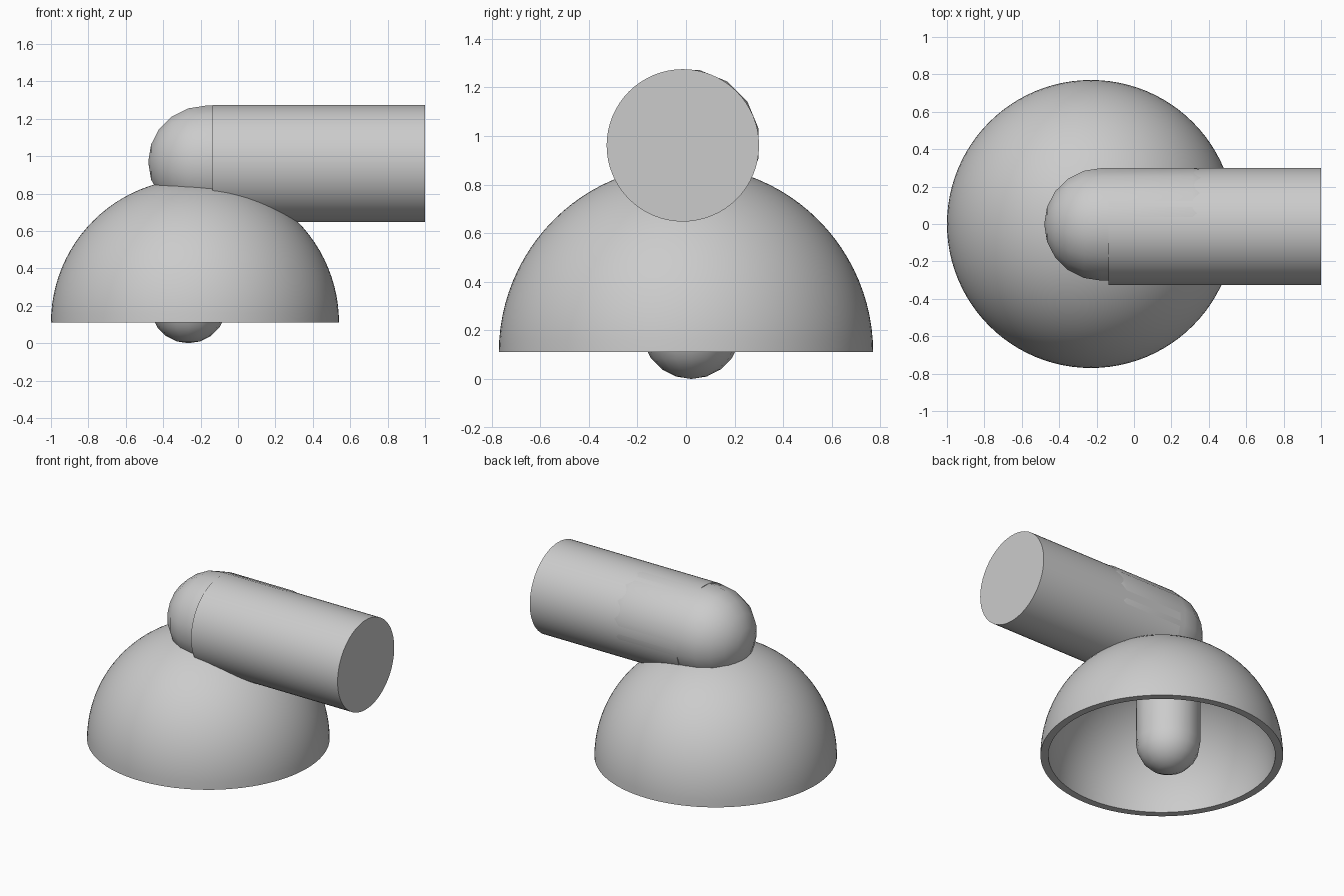
import bpy, bmesh
from math import sin, cos, pi, radians
from mathutils import Matrix

if "Cube" in bpy.data.objects:
    bpy.data.objects.remove(bpy.data.objects["Cube"])


def revolve(name, profile, segs, matrix):
    """Spin an (r, z) profile round z, place it and shade it smooth."""
    bm = bmesh.new()
    verts = [bm.verts.new((r, 0, z)) for r, z in profile]
    edges = [bm.edges.new(p) for p in zip(verts, verts[1:])]
    bmesh.ops.spin(bm, geom=verts + edges, axis=(0, 0, 1), cent=(0, 0, 0),
                   angle=2 * pi, steps=segs, use_merge=True)
    bmesh.ops.remove_doubles(bm, verts=bm.verts[:], dist=1e-4)
    bmesh.ops.recalc_face_normals(bm, faces=bm.faces[:])
    bm.transform(matrix)
    mesh = bpy.data.meshes.new(name)
    bm.to_mesh(mesh)
    bm.free()
    ob = bpy.data.objects.new(name, mesh)
    bpy.context.collection.objects.link(ob)
    bpy.ops.object.select_all(action='DESELECT')
    ob.select_set(True)
    bpy.context.view_layer.objects.active = ob
    bpy.ops.object.shade_smooth_by_angle(angle=radians(40))
    return ob


def arc(radius, z, start, end, steps):
    """Points of a circular arc; angle is measured up from the equator."""
    angles = [start + (end - start) * i / steps for i in range(steps + 1)]
    return [(max(0, radius * cos(a)), z + radius * sin(a)) for a in angles]


def capsule(name, radius, length, matrix):
    """Rounded cylinder whose lower tip is at local z = 0."""
    profile = (arc(radius, radius, -pi / 2, 0, 5)
               + arc(radius, length - radius, 0, pi / 2, 5))
    return revolve(name, profile, 16, matrix)


along_x = Matrix.Rotation(pi / 2, 4, 'Y')

# hollow hemispherical shade with a flat rim
shade = arc(0.77, 0, pi / 2, 0, 24) + arc(0.72, 0, 0, pi / 2, 24)
revolve("shade", shade, 96, Matrix.Translation((-0.23, 0, 0.11)))

# bulb hanging inside the shade
capsule("bulb", 0.205, 0.88, Matrix.Translation((-0.265, 0.022, 0)))

# horizontal arm and the rounded core that shows at its end
revolve("arm", [(0, 0), (0.3135, 0), (0.3135, 1.135), (0, 1.135)], 64,
        Matrix.Translation((-0.135, -0.013, 0.961)) @ along_x)
capsule("arm_core", 0.307, 1.1,
        Matrix.Translation((-0.48, -0.002, 0.969)) @ along_x
        @ Matrix.Rotation(pi / 16, 4, 'Z'))
